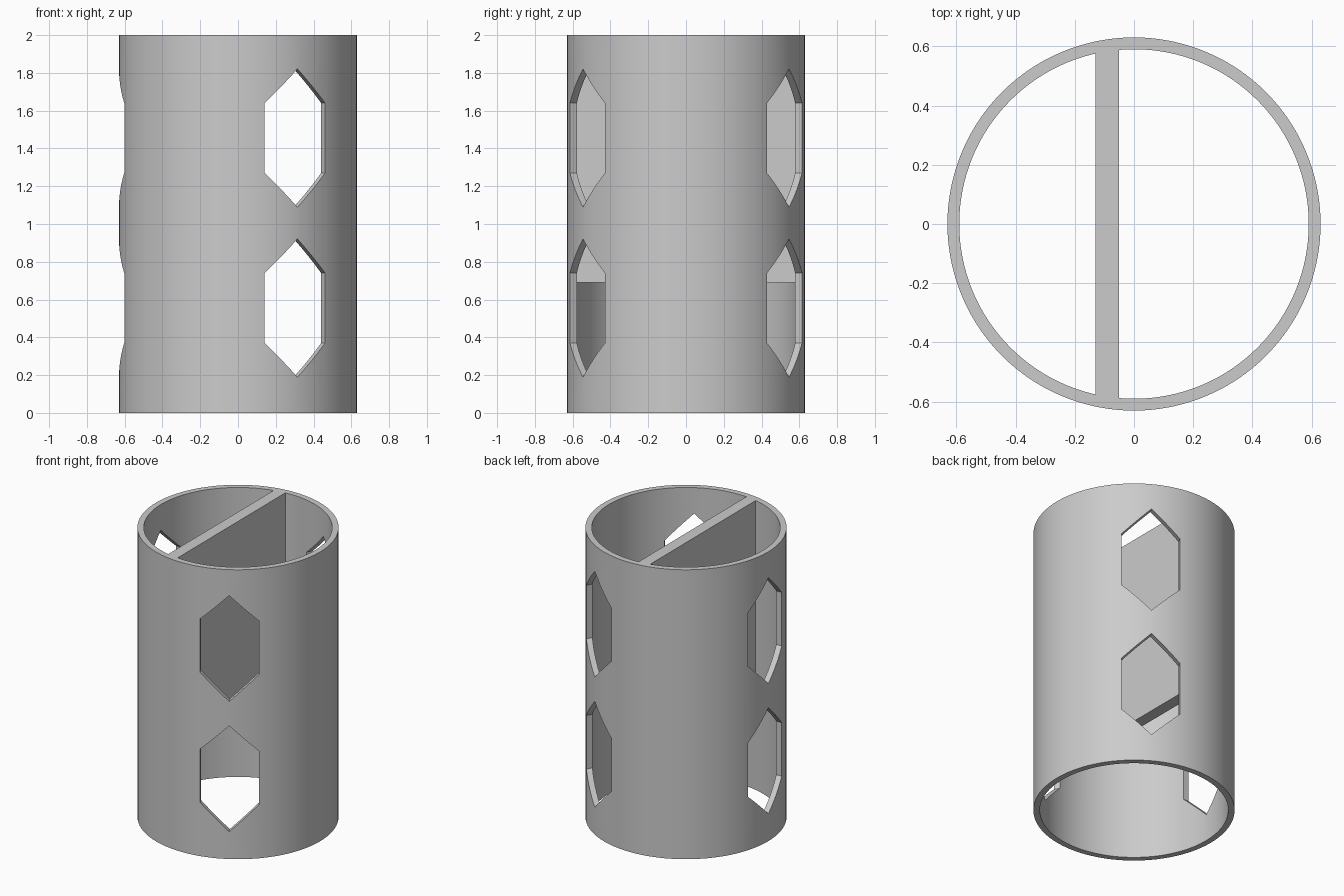
import bpy, bmesh, math
from mathutils import Matrix, Vector

OUTER, INNER, HEIGHT = 0.63, 0.59, 2.0
SIDES = 128

cube = bpy.data.objects.get("Cube")
if cube:
    bpy.data.objects.remove(cube, do_unlink=True)

grey = bpy.data.materials.new("plain grey")
grey.use_nodes = True
grey.diffuse_color = (0.6, 0.6, 0.6, 1)
grey.node_tree.nodes["Principled BSDF"].inputs["Base Color"].default_value = (0.6, 0.6, 0.6, 1)


def add_object(name, bm):
    bmesh.ops.recalc_face_normals(bm, faces=bm.faces[:])
    mesh = bpy.data.meshes.new(name)
    bm.to_mesh(mesh)
    bm.free()
    mesh.materials.append(grey)
    obj = bpy.data.objects.new(name, mesh)
    bpy.context.collection.objects.link(obj)
    return obj


def combine(target, tool, operation):
    """Apply a boolean and discard the tool object."""
    tool.hide_render = True
    mod = target.modifiers.new(operation.lower(), "BOOLEAN")
    mod.operation, mod.solver, mod.object = operation, "EXACT", tool
    bpy.context.view_layer.objects.active = target
    bpy.ops.object.modifier_apply(modifier=mod.name)
    bpy.data.objects.remove(tool, do_unlink=True)


# Tube: a thin rectangle spun around the z axis
bm = bmesh.new()
corners = [(INNER, 0), (OUTER, 0), (OUTER, HEIGHT), (INNER, HEIGHT)]
verts = [bm.verts.new((r, 0, z)) for r, z in corners]
edges = [bm.edges.new((verts[i], verts[(i + 1) % len(verts)])) for i in range(len(verts))]
bmesh.ops.spin(bm, geom=verts + edges, cent=(0, 0, 0), axis=(0, 0, 1),
               angle=math.tau, steps=SIDES, use_merge=True)
bmesh.ops.remove_doubles(bm, verts=bm.verts[:], dist=1e-5)
tube = add_object("divided_tube", bm)

# Divider wall: off-centre, stops short of the bottom
WALL_BOTTOM = 0.69
bm = bmesh.new()
bmesh.ops.create_cube(bm, size=1)
bmesh.ops.scale(bm, vec=(0.08, 1.21, HEIGHT - WALL_BOTTOM), verts=bm.verts[:])
bmesh.ops.translate(bm, vec=(-0.09, 0, (HEIGHT + WALL_BOTTOM) / 2), verts=bm.verts[:])
combine(tube, add_object("divider_wall", bm), "UNION")

# Windows: two rows of three tall hexagons
W, TIP = 0.185, 0.366
hexagon = [(0, -TIP), (W, -W), (W, W), (0, TIP), (-W, W), (-W, -W)]
bm = bmesh.new()
for z in (0.555, 1.455):
    for angle in (60, 180, 300):
        turn = Matrix.Rotation(math.radians(angle), 3, "Z")
        face = bm.faces.new([bm.verts.new(turn @ Vector((0.3, y, z + dz))) for y, dz in hexagon])
        ext = bmesh.ops.extrude_face_region(bm, geom=[face], use_keep_orig=True)
        moved = [g for g in ext["geom"] if isinstance(g, bmesh.types.BMVert)]
        bmesh.ops.translate(bm, vec=turn @ Vector((0.5, 0, 0)), verts=moved)
combine(tube, add_object("window_cutter", bm), "DIFFERENCE")

# Smooth round walls with crisp rims and window edges
bpy.ops.object.select_all(action="DESELECT")
tube.select_set(True)
bpy.context.view_layer.objects.active = tube
bpy.ops.object.shade_smooth_by_angle(angle=math.radians(30))
